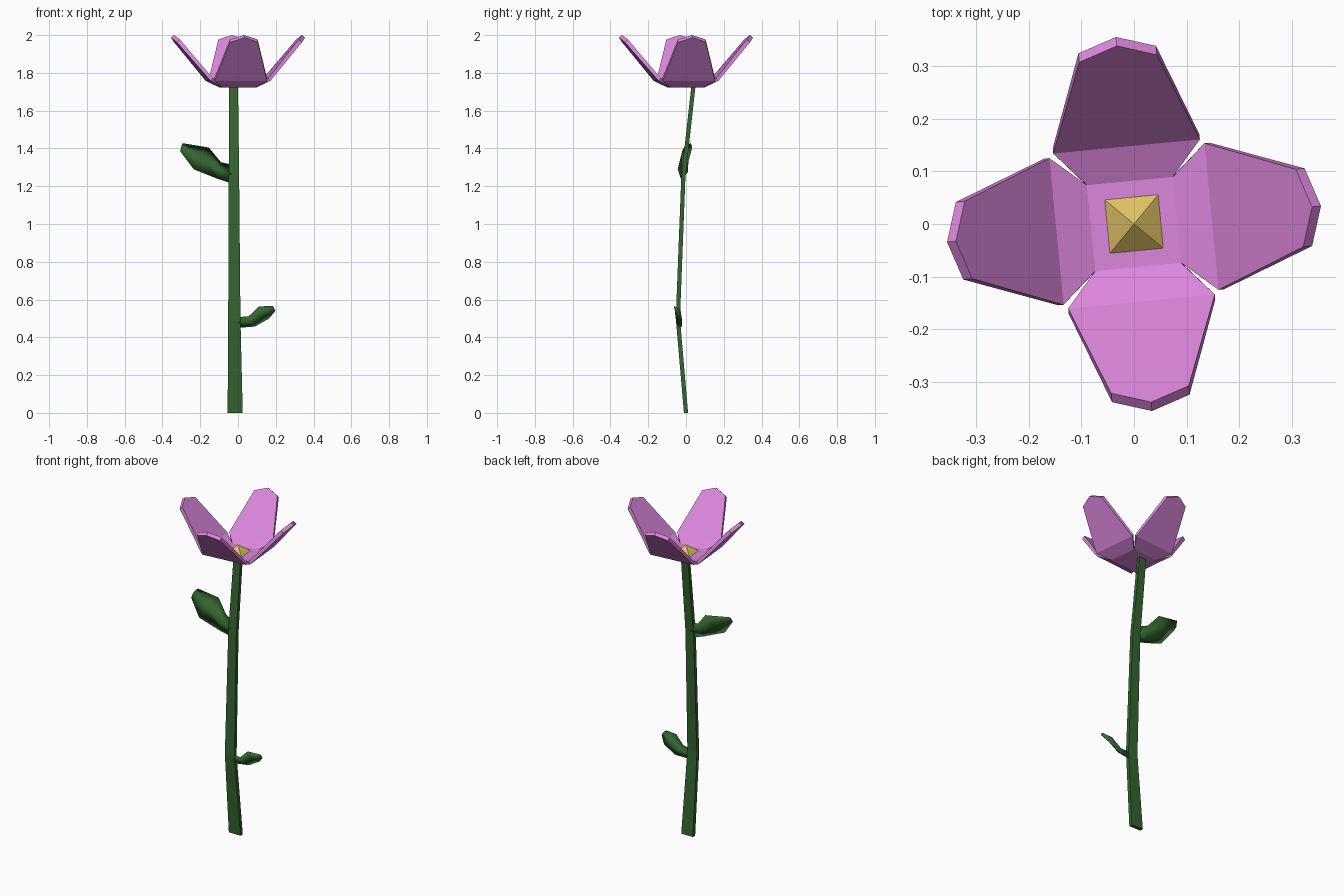
import bpy
import math
from mathutils import Matrix

if "Cube" in bpy.data.objects:
    bpy.data.objects.remove(bpy.data.objects["Cube"])


def material(name, rgb):
    m = bpy.data.materials.new(name)
    m.diffuse_color = (*rgb, 1)
    m.use_nodes = True
    m.node_tree.nodes["Principled BSDF"].inputs["Base Color"].default_value = m.diffuse_color
    return m


GREEN = material("green", (0.035, 0.13, 0.03))
PINK = material("pink", (0.72, 0.24, 0.72))
YELLOW = material("yellow", (0.75, 0.55, 0.13))


def add_mesh(name, verts, faces, mat):
    me = bpy.data.meshes.new(name)
    me.from_pydata(verts, [], faces)
    me.materials.append(mat)
    ob = bpy.data.objects.new(name, me)
    bpy.context.collection.objects.link(ob)
    return ob


def loft(name, rings, mat):
    """Skin a list of four-point rings and cap both ends."""
    faces = [(3, 2, 1, 0)]
    for r in range(len(rings) - 1):
        a = r * 4
        faces += [(a + i, a + (i + 1) % 4, a + 4 + (i + 1) % 4, a + 4 + i) for i in range(4)]
    n = len(rings) * 4
    faces.append((n - 4, n - 3, n - 2, n - 1))
    return add_mesh(name, [p for ring in rings for p in ring], faces, mat)


# Stem: flat bent strip (x left, x right, y centre, z)
rings = []
for x0, x1, y, z in [(-0.055, 0.025, 0, 0), (-0.052, 0.013, -0.043, 0.5),
                     (-0.049, 0.006, -0.014, 1.25), (-0.047, 0.0, 0.04, 1.735)]:
    t = 0.011
    rings.append([(x0, y - t, z), (x1, y - t, z), (x1, y + t, z), (x0, y + t, z)])
loft("stem", rings, GREEN)


# Leaves: tilted lens sections (lower edge, upper edge, half thickness)
def leaf(name, sections):
    rings = []
    for lo, hi, t in sections:
        mid = [(a + b) / 2 for a, b in zip(lo, hi)]
        dy, dz = hi[1] - lo[1], hi[2] - lo[2]
        k = t / math.hypot(dy, dz)
        off = (-dz * k, dy * k)
        rings.append([lo, (mid[0], mid[1] + off[0], mid[2] + off[1]), hi,
                      (mid[0], mid[1] - off[0], mid[2] - off[1])])
    ob = loft(name, rings, GREEN)
    import_bm(ob)
    ob.data.shade_smooth()
    return ob


def import_bm(ob):
    import bmesh
    bm = bmesh.new()
    bm.from_mesh(ob.data)
    bmesh.ops.recalc_face_normals(bm, faces=bm.faces)
    bm.to_mesh(ob.data)
    bm.free()


leaf("upper_leaf", [((-0.035, -0.016, 1.215), (-0.035, -0.008, 1.315), 0.012),
                    ((-0.11, -0.028, 1.24), (-0.09, 0.012, 1.327), 0.02),
                    ((-0.235, -0.044, 1.29), (-0.155, 0.033, 1.405), 0.022),
                    ((-0.306, -0.02, 1.385), (-0.293, 0.026, 1.428), 0.012)])
leaf("lower_leaf", [((0.0, -0.035, 0.45), (0.0, -0.05, 0.508), 0.01),
                    ((0.09, -0.022, 0.457), (0.055, -0.055, 0.51), 0.015),
                    ((0.165, -0.022, 0.5), (0.11, -0.062, 0.563), 0.016),
                    ((0.198, -0.045, 0.54), (0.182, -0.064, 0.567), 0.008)])

# Petals: bent plates with a pointed end, in quarter turns
outer = [(0.088, 0.088, 1.722), (0.158, 0.14, 1.757), (0.333, 0.074, 1.962), (0.357, 0, 1.987)]
inner = [(0.082, 0.082, 1.741), (0.148, 0.14, 1.772), (0.316, 0.074, 1.977), (0.34, 0, 2.0)]
order = [0, 1, 2, 3, 4, 5, 6]
TURN = math.radians(5.5)
for q, side in enumerate(("right", "back", "left", "front")):
    verts = []
    for prof in (outer, inner):
        verts += [(u, v, z) for u, v, z in prof]
        verts += [(u, -v, z) for u, v, z in reversed(prof[:3])]
    faces = [(0, 6, 5, 1), (1, 5, 4, 3, 2), (8, 12, 13, 7), (9, 10, 11, 12, 8)]
    faces += [(i, (i + 1) % 7, (i + 1) % 7 + 7, i + 7) for i in order]
    ob = add_mesh(side + "_petal", verts, faces, PINK)
    ob.data.transform(Matrix.Rotation(TURN + q * math.pi / 2, 4, "Z"))
    import_bm(ob)


# Flower floor and pollen pyramid
def square(h, z):
    return [(-h, -h, z), (h, -h, z), (h, h, z), (-h, h, z)]


floor = loft("flower_base", [square(0.088, 1.722), square(0.082, 1.741)], PINK)
centre = add_mesh("flower_centre", square(0.051, 1.741) + [(0, 0, 1.787)],
                  [(3, 2, 1, 0), (0, 1, 4), (1, 2, 4), (2, 3, 4), (3, 0, 4)], YELLOW)
for ob in (floor, centre):
    ob.data.transform(Matrix.Rotation(TURN, 4, "Z"))
